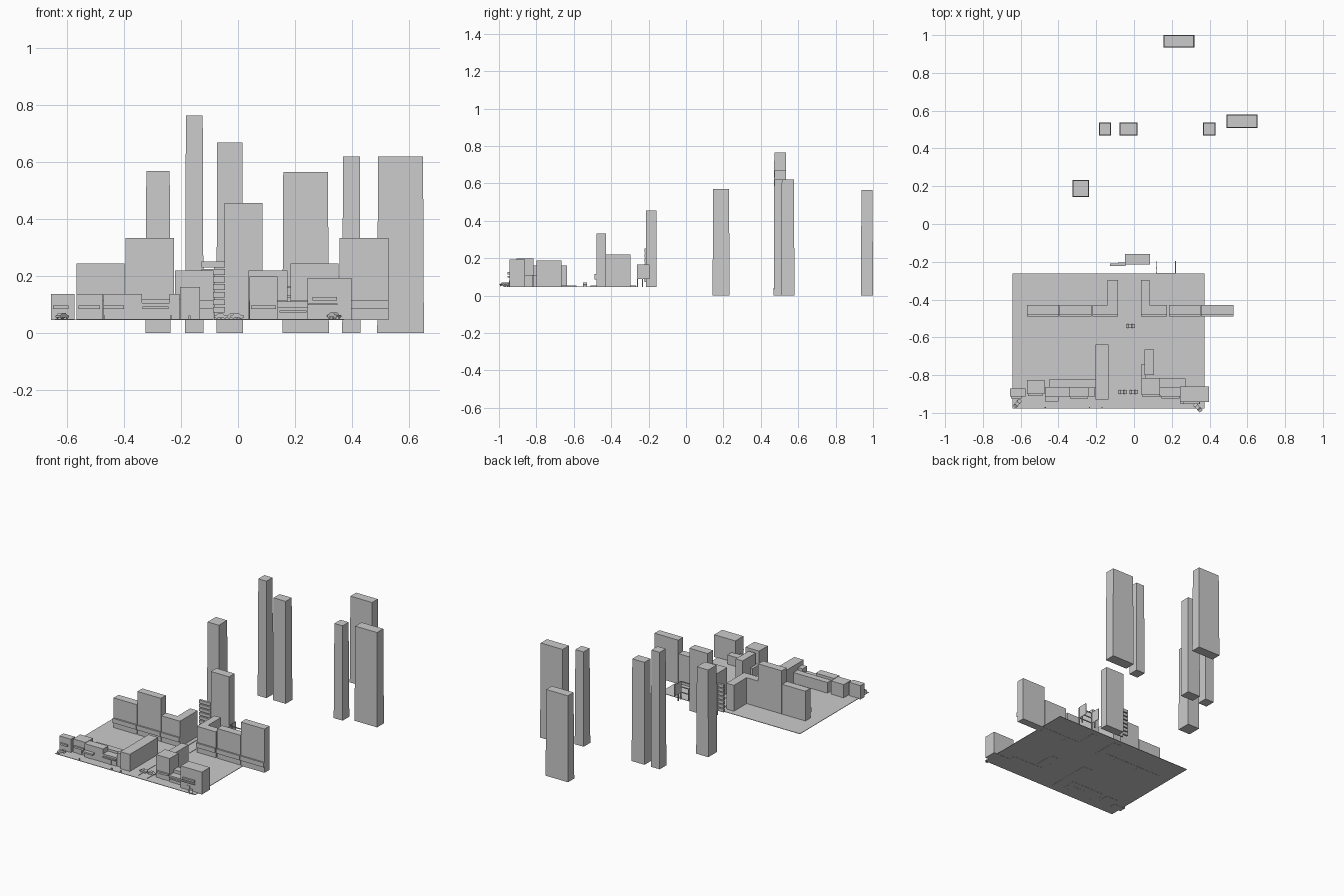
import bpy, bmesh, math
from mathutils import Matrix

G = 0.05    # street level
B = 0.046   # underside of the city blocks


def box(name, x0, x1, y0, y1, z0, z1, taper=0.0):
    """Box from its extents; the foot may be slightly wider than the roof."""
    bm = bmesh.new()
    bmesh.ops.create_cube(bm, size=1)
    for v in bm.verts:
        low = v.co.z < 0
        sx, sy = (1 if v.co.x > 0 else -1), (1 if v.co.y > 0 else -1)
        t = taper if low else 0
        v.co = ((x1 if sx > 0 else x0) + sx * t,
                (y1 if sy > 0 else y0) + sy * t, z0 if low else z1)
    return add(name, bm)


def add(name, bm):
    me = bpy.data.meshes.new(name)
    bm.to_mesh(me)
    bm.free()
    ob = bpy.data.objects.new(name, me)
    bpy.context.collection.objects.link(ob)
    return ob


def car(name, x, y, angle=0.0, length=0.047, width=0.02):
    """Car body extruded from a side profile, with four wheels."""
    prof = [(-.5, .12), (-.5, .26), (-.38, .3), (-.22, .45), (.12, .45),
            (.28, .3), (.5, .25), (.5, .12)]
    bm = bmesh.new()
    f = bm.faces.new([bm.verts.new((a * length, -width / 2, b * length * .9))
                      for a, b in prof])
    r = bmesh.ops.extrude_face_region(bm, geom=[f])
    for v in r["geom"]:
        if isinstance(v, bmesh.types.BMVert):
            v.co.y += width
    for wx in (-.3, .3):
        for wy in (-.45, .45):
            m = (Matrix.Translation((wx * length, wy * width, .1 * length))
                 @ Matrix.Rotation(math.pi / 2, 4, 'X'))
            bmesh.ops.create_cone(bm, cap_ends=True, segments=8, radius1=.1 * length,
                                  radius2=.1 * length, depth=.15 * width, matrix=m)
    bmesh.ops.recalc_face_normals(bm, faces=bm.faces)
    ob = add(name, bm)
    ob.location = (x, y, G)
    ob.rotation_euler.z = angle


# street plate and lane dividers
box("street", -.643, .372, -.976, -.262, .047, G)
for x in (-.06, .008):
    for y0, y1 in ((-.51, -.267), (-.95, -.585)):
        box("lane_divider", x - .002, x + .002, y0, y1, G, G + .003)

# distant skyscrapers
for x0, x1, y0, y1, h in [
        (-.322, -.240, .145, .230, .57), (-.183, -.124, .472, .535, .765),
        (-.073, .015, .472, .535, .67), (.159, .316, .938, .997, .565),
        (.369, .428, .472, .535, .62), (.492, .650, .512, .577, .62)]:
    box("skyscraper", x0, x1, y0, y1, 0, h, .003)

# back row of blocks, each with a ledge over the shop fronts
for x0, x1, h in [(-.567, -.398, .245), (-.395, -.224, .333), (-.221, -.086, .22),
                  (.037, .174, .22), (.184, .353, .245), (.356, .528, .333)]:
    box("back_block", x0, x1, -.479, -.428, B, h)
    box("shop_ledge", x0, x1, -.489, -.478, .085, .115)
# wings of the corner blocks
box("left_wing", -.140, -.086, -.43, -.296, B, .22)
box("right_wing", .037, .083, -.43, -.296, B, .22)

# central tower with stacked sign boards beside it
box("central_tower", -.047, .086, -.214, -.158, B, .456)
box("sign_backing", -.085, -.047, -.212, -.204, B, .25)
for i in range(7):
    z = .072 + i * .0265
    box("sign_board", -.128, -.045, -.222, -.208, z, z + .020)

# open billboard frame behind the right wing
for x in (.12, .22):
    box("frame_side", x - .002, x + .002, -.262, -.195, .09, .166)
    for y in (-.26, -.232):
        box("frame_post", x - .003, x + .003, y - .003, y + .003, B, .16)
for z in (.09, .125, .16):
    box("frame_rail", .12, .22, -.263, -.259, z, z + .006)

# front left row
for x0, x1, y0, y1, h in [
        (-.657, -.574, -.913, -.870, .137), (-.567, -.475, -.90, -.825, .137),
        (-.472, -.338, -.915, -.862, .137), (-.338, -.240, -.915, -.866, .105),
        (-.240, -.206, -.912, -.865, .137), (-.45, -.204, -.865, -.823, .12),
        (-.203, -.134, -.930, -.637, .162)]:
    box("front_left_block", x0, x1, y0, y1, B, h)
# front right row
for x0, x1, y0, y1, h in [
        (.040, .138, -.905, -.815, .198), (.055, .105, -.80, -.665, .187),
        (.100, .272, -.865, -.818, .11), (.138, .244, -.912, -.865, .09),
        (.244, .398, -.943, -.860, .193)]:
    box("front_right_block", x0, x1, y0, y1, B, h)
box("rear_annex", .038, .060, -.815, -.745, B, .11)

# awnings, doors and signs on the front row
for x0, x1, y, z0, z1 in [
        (-.650, -.595, -.913, .085, .097), (-.560, -.485, -.90, .085, .097),
        (-.472, -.400, -.915, .085, .096), (-.335, -.245, -.915, .085, .093),
        (.045, .134, -.905, .085, .097), (.145, .240, -.912, .072, .080),
        (.246, .350, -.943, .098, .104), (.262, .348, -.943, .114, .126)]:
    deep = .024 if x1 == -.400 else .011
    box("awning", x0, x1, y - deep, y + .001, z0, z1)
for x, y in [(-.515, -.90), (-.43, -.915), (-.29, -.915), (.09, -.905), (.30, -.943)]:
    box("door", x - .012, x + .012, y - .003, y + .001, B, .08)

# bollards on the front kerb
for x in (-.47, -.235, -.17):
    box("bollard", x - .003, x + .003, -.974, -.968, G, .062)

# cars
car("car", -.060, -.89)
car("car", -.002, -.89)
car("car", -.018, -.54)
car("parked_car_left", -.617, -.95, math.radians(50), .05)
car("parked_car_right", .338, -.972, math.radians(-48), .053)
